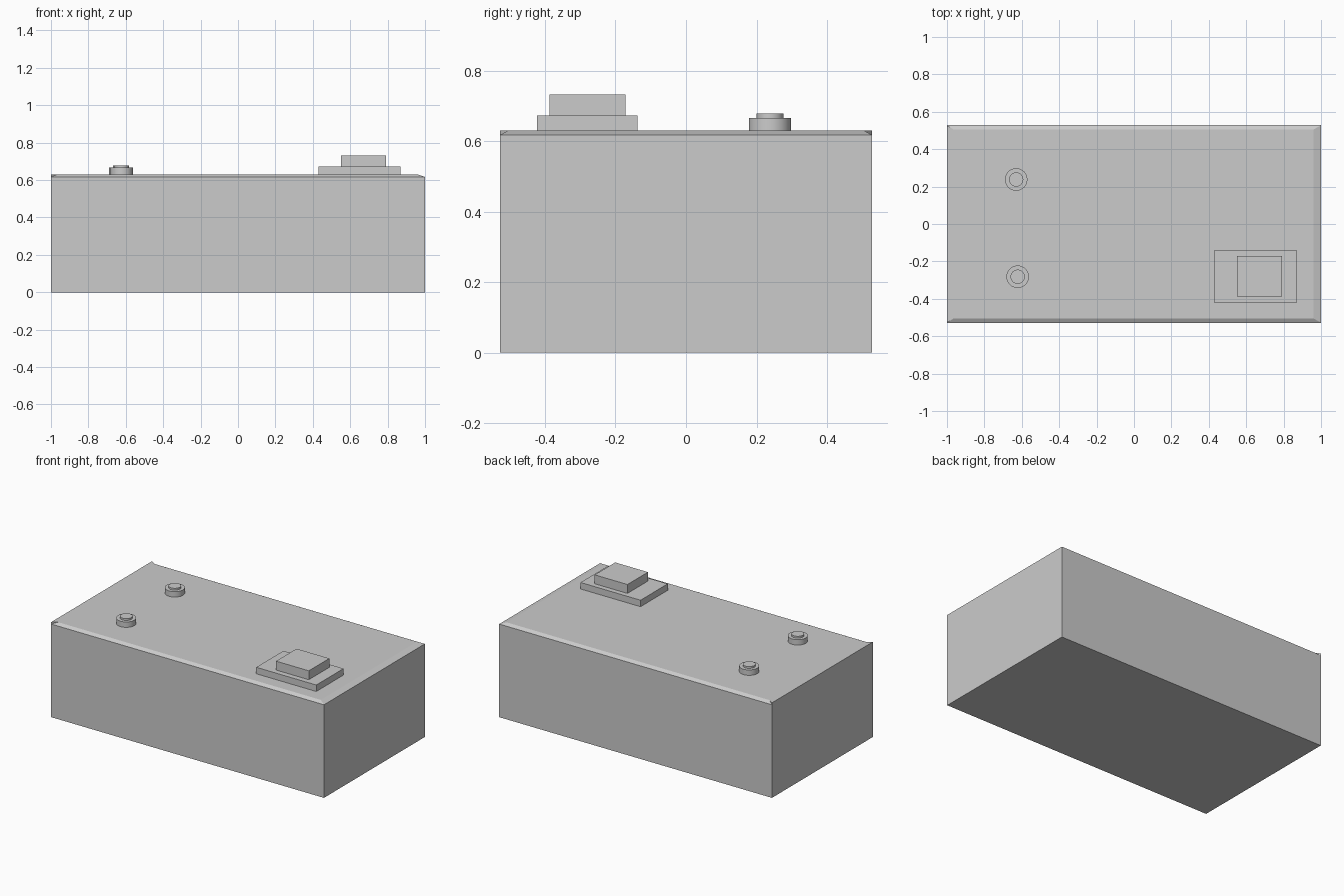
import bpy
import bmesh

cube = bpy.data.objects.get("Cube")
if cube:
    bpy.data.objects.remove(cube, do_unlink=True)

grey = bpy.data.materials.new("plain_grey")
grey.use_nodes = True
colour = (0.6, 0.6, 0.6, 1)
grey.diffuse_color = colour
grey.node_tree.nodes["Principled BSDF"].inputs["Base Color"].default_value = colour

TOP = 0.63


def box(name, x0, x1, y0, y1, z0, z1):
    bpy.ops.mesh.primitive_cube_add(size=1, location=((x0 + x1) / 2, (y0 + y1) / 2, (z0 + z1) / 2))
    obj = bpy.context.object
    obj.name = name
    obj.scale = (x1 - x0, y1 - y0, z1 - z0)
    obj.data.materials.append(grey)


def disc(name, x, y, radius, z0, z1):
    bpy.ops.mesh.primitive_cylinder_add(vertices=48, radius=radius, depth=z1 - z0,
                                        location=(x, y, (z0 + z1) / 2))
    obj = bpy.context.object
    obj.name = name
    obj.data.materials.append(grey)
    bpy.ops.object.shade_smooth_by_angle()


# Case body: chamfered on three top edges, with full-height corners on the fourth
hx, hy, shoulder = 1.0, 0.528, 0.617
bm = bmesh.new()
corners = [(-hx, -hy), (hx, -hy), (hx, hy), (-hx, hy)]
low = [bm.verts.new((x, y, 0)) for x, y in corners]
rim = [bm.verts.new((x, y, shoulder)) for x, y in corners]
inner = [bm.verts.new((x, y, TOP)) for x, y in
         [(-0.965, -0.505), (0.96, -0.505), (0.96, 0.505), (-0.965, 0.505)]]
peak_front = bm.verts.new((-hx, -hy, TOP))
peak_back = bm.verts.new((-hx, hy, TOP))
bm.faces.new(low[::-1])
for i in range(3):
    bm.faces.new((low[i], low[i + 1], rim[i + 1], rim[i]))
    bm.faces.new((rim[i], rim[i + 1], inner[i + 1], inner[i]))
bm.faces.new((low[3], low[0], rim[0], peak_front, peak_back, rim[3]))
bm.faces.new((rim[0], inner[0], peak_front))
bm.faces.new((rim[3], peak_back, inner[3]))
bm.faces.new((peak_front, *inner, peak_back))
bmesh.ops.recalc_face_normals(bm, faces=bm.faces)
mesh = bpy.data.meshes.new("case_body")
bm.to_mesh(mesh)
bm.free()
mesh.materials.append(grey)
bpy.context.collection.objects.link(bpy.data.objects.new("case_body", mesh))

# Stepped rectangular block
box("block_base", 0.43, 0.87, -0.423, -0.138, TOP - 0.01, 0.673)
box("block_top", 0.55, 0.79, -0.387, -0.172, 0.66, 0.732)

# Two round stepped terminals
for side, x, y in (("back", -0.63, 0.238), ("front", -0.622, -0.282)):
    disc(side + "_terminal_base", x, y, 0.06, TOP - 0.01, 0.666)
    disc(side + "_terminal_cap", x, y, 0.038, 0.65, 0.678)
